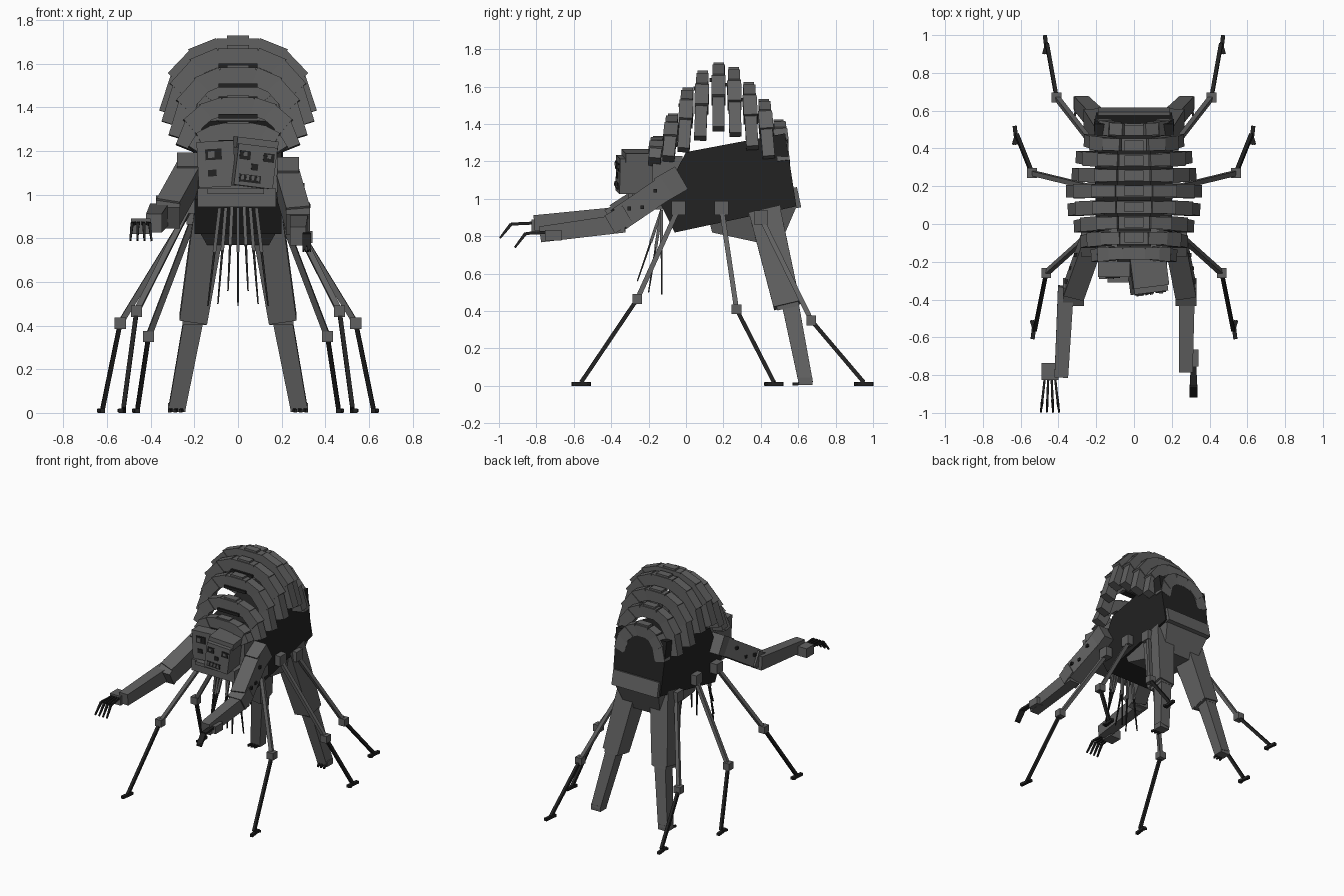
import bpy, bmesh, math
from mathutils import Vector, Matrix, Euler

cube = bpy.data.objects.get("Cube")
if cube:
    bpy.data.objects.remove(cube, do_unlink=True)


def material(name, value):
    m = bpy.data.materials.new(name)
    m.use_nodes = True
    colour = (value, value, value, 1)
    m.diffuse_color = colour
    m.node_tree.nodes["Principled BSDF"].inputs["Base Color"].default_value = colour
    return m


GREY = material("ash grey", 0.12)
BLACK = material("charcoal black", 0.016)


def finish(name, bm, mat):
    bmesh.ops.recalc_face_normals(bm, faces=bm.faces)
    mesh = bpy.data.meshes.new(name)
    bm.to_mesh(mesh)
    bm.free()
    mesh.materials.append(mat)
    obj = bpy.data.objects.new(name, mesh)
    bpy.context.collection.objects.link(obj)
    return obj


def box(name, centre, size, mat=GREY, rot=(0, 0, 0), frame=None):
    """Box with a centre, a size and a rotation in degrees."""
    bm = bmesh.new()
    turn = Euler([math.radians(a) for a in rot]).to_matrix().to_4x4()
    local = Matrix.Translation(centre) @ turn @ Matrix.Diagonal((*size, 1))
    bmesh.ops.create_cube(bm, size=1, matrix=(frame or Matrix()) @ local)
    return finish(name, bm, mat)


def beam(name, p, q, w, d, mat=GREY, taper=1.0, ref=(1, 0, 0)):
    """Square bar from p to q; w lies along ref and taper scales the q end."""
    p, q, ref = Vector(p), Vector(q), Vector(ref)
    along = (q - p).normalized()
    side = (ref - along * ref.dot(along)).normalized()
    other = along.cross(side)
    bm = bmesh.new()
    rings = []
    for c, s in ((p, 1), (q, taper)):
        rings.append([bm.verts.new(c + side * w * s * a / 2 + other * d * s * b / 2)
                      for a, b in ((-1, -1), (1, -1), (1, 1), (-1, 1))])
    for r in rings:
        bm.faces.new(r)
    for i in range(4):
        j = (i + 1) % 4
        bm.faces.new((rings[0][i], rings[0][j], rings[1][j], rings[1][i]))
    return finish(name, bm, mat)


def slab(name, profile, half, mat):
    """Side profile of (y, z, width scale) points, extruded across x."""
    bm = bmesh.new()
    sides = [[bm.verts.new((s * half * k, y, z)) for y, z, k in profile] for s in (-1, 1)]
    for s in sides:
        bm.faces.new(s)
    for i in range(len(profile)):
        j = (i + 1) % len(profile)
        bm.faces.new((sides[0][i], sides[0][j], sides[1][j], sides[1][i]))
    return finish(name, bm, mat)


# Torso, pelvis and back rim
slab("torso", [(-.06, .82, 1), (.59, .96, 1), (.53, 1.35, 1.05),
               (0, 1.25, 1), (-.14, .98, 1)], .2, BLACK)
slab("pelvis", [(.14, .82, .9), (.37, .77, .75), (.51, .77, .75),
                (.6, .98, 1), (.12, .9, 1)], .19, GREY)
box("hip_rim", (0, .585, 1.005), (.38, .04, .11), GREY, (12, 0, 0))
box("chest", (0, -.1, 1.12), (.36, .16, .22))

# Arched shell rings: y, top, bottom, half width
RINGS = [(-.15, 1.33, 1.19, .22), (-.07, 1.45, 1.2, .27), (.01, 1.59, 1.24, .3),
         (.09, 1.68, 1.3, .33), (.175, 1.725, 1.35, .34), (.255, 1.7, 1.32, .31),
         (.335, 1.62, 1.25, .29), (.415, 1.53, 1.2, .25), (.495, 1.42, 1.18, .2)]


def arch(ring, degrees, grow=1.0):
    y, top, low, half = ring
    a = math.radians(abs(degrees))
    x = (half - .04) * math.sin(a) ** .85 * grow
    z = low + (top - low - .04) * max(math.cos(a), 0) ** .8
    return (math.copysign(x, degrees), y + (y - .19) * .4 * (top - z), z)


for n, ring in enumerate(RINGS, 1):
    y, top, low, half = ring
    beam(f"shell_{n}_crown", arch(ring, -15), arch(ring, 15), .065, .08, ref=(0, 1, 0))
    box(f"shell_{n}_ridge", (0, y, top - .03), (.1, .055, .07))
    box(f"shell_{n}_link", (0, y - .025, top - .09), (.18, .05, .02), BLACK)
    for s, side in ((-1, "right"), (1, "left")):
        for k, (a, b) in enumerate(((13, 38), (36, 63), (60, 88)), 1):
            beam(f"shell_{n}_{side}_plate_{k}", arch(ring, s * a), arch(ring, s * b, 1.07),
                 .065 if k % 2 else .075, .085, ref=(0, 1, 0))

# Split head with eyes, nose and teeth
right_face = Matrix.Translation((-.1, -.19, 1.14)) @ Matrix.Rotation(math.radians(-3), 4, 'Y')
left_face = (Matrix.Translation((.07, -.26, 1.14)) @ Matrix.Rotation(math.radians(7), 4, 'Z')
             @ Matrix.Rotation(math.radians(7), 4, 'Y'))
box("right_head_half", (0, 0, 0), (.17, .18, .21), frame=right_face)
box("left_head_half", (0, 0, -.01), (.18, .21, .19), frame=left_face)
box("left_brow", (0, .01, .09), (.19, .17, .05), frame=left_face)
box("right_eye", (-.01, -.092, .045), (.075, .008, .05), BLACK, frame=right_face)
box("right_eye_pupil", (-.02, -.097, .045), (.03, .008, .03), GREY, frame=right_face)
box("right_cheek_hole", (-.02, -.092, -.04), (.04, .008, .03), BLACK, frame=right_face)
for s, side in ((-1, "inner"), (1, "outer")):
    box(f"{side}_left_eye", (s * .055, -.107, .035), (.05, .008, .04), BLACK, frame=left_face)
    box(f"{side}_left_pupil", (s * .055, -.112, .04), (.018, .008, .018), GREY, frame=left_face)
box("nose_hole", (-.005, -.107, -.015), (.03, .008, .03), BLACK, frame=left_face)
box("mouth", (-.02, -.107, -.07), (.1, .008, .035), BLACK, frame=left_face)
for i in range(4):
    box(f"tooth_{i + 1}", (-.056 + i * .024, -.112, -.065), (.013, .008, .025), frame=left_face)
box("jaw", (-.005, -.19, .985), (.36, .2, .085))
box("lower_lip", (-.01, -.29, 1.015), (.26, .04, .025))


# Reaching arms, each with its own pose
def arm(side, shoulder, elbow, fore, wrist, palm, palm_size, spread, reach):
    beam(f"{side}_upper_arm", shoulder, elbow, .11, .13)
    box(f"{side}_shoulder", shoulder, (.12, .13, .14), GREY, (30, 0, 0))
    box(f"{side}_elbow", elbow, (.11, .11, .11), GREY, (30, 0, 0))
    beam(f"{side}_forearm", fore, wrist, .085, .1, taper=.85)
    box(f"{side}_palm", palm, palm_size)
    px, py, pz = palm
    for i in range(4):
        off = (i - 1.5) * spread
        base = (px + off * .7, py - palm_size[1] / 2, pz + .015)
        knuckle = (px + off, py - reach * .72, pz + .01)
        beam(f"{side}_finger_{i + 1}", base, knuckle, .012, .016, BLACK)
        beam(f"{side}_finger_tip_{i + 1}", knuckle, (px + off * 1.2, py - reach, pz - .065),
             .014, .018, BLACK, .6)
    # Studs along the upper arm
    s = 1 if shoulder[0] > 0 else -1
    for i in range(3):
        c = Vector(shoulder).lerp(Vector(elbow), .3 + i * .25)
        box(f"{side}_arm_stud_{i + 1}", c + Vector((s * .058, 0, .02 * (-1) ** i)),
            (.02, .02, .02), BLACK)


arm("right", (-.22, -.08, 1.1), (-.32, -.36, .92), (-.36, -.33, .91), (-.385, -.81, .87),
    (-.445, -.78, .855), (.09, .09, .07), .027, .215)
arm("left", (.22, -.08, 1.08), (.275, -.36, .89), (.28, -.33, .87), (.275, -.78, .81),
    (.315, -.71, .805), (.055, .09, .055), .009, .205)

# Mirrored limbs: hip legs and three pairs of jointed legs
LEGS = {"front": ((.22, -.04, .95), (.465, -.26, .465), (.525, -.56, .02), -1),
        "middle": ((.21, .19, .95), (.54, .27, .41), (.62, .47, .02), 1),
        "rear": ((.2, .4, .9), (.41, .67, .35), (.46, .95, .02), 1)}
for s, side in ((-1, "right"), (1, "left")):
    def at(p):
        return (p[0] * s, p[1], p[2])
    beam(f"{side}_thigh", at((.125, .42, .94)), at((.205, .54, .43)), .15, .17, taper=.85)
    box(f"{side}_knee", at((.2, .54, .45)), (.11, .12, .07), GREY, (12, 0, 0))
    beam(f"{side}_shin", at((.2, .555, .45)), at((.28, .64, .02)), .09, .09, taper=.85)
    box(f"{side}_foot", at((.28, .64, .025)), (.08, .07, .04))
    for i in range(3):
        x = .255 + i * .025
        beam(f"{side}_toe_{i + 1}", at((x, .61, .012)), at((x + .01, .57, .01)),
             .012, .016, BLACK)
    for name, (root, knee, tip, way) in LEGS.items():
        label = f"{side}_{name}_leg"
        box(f"{label}_socket", at(root), (.07, .075, .075))
        beam(f"{label}_upper", at(root), at(knee), .026, .026)
        box(f"{label}_joint", at(knee), (.052, .052, .052))
        beam(f"{label}_lower", at(knee), at(tip), .02, .022, BLACK)
        beam(f"{label}_foot", at((tip[0], tip[1] - way * .05, .01)),
             at((tip[0] + .012, tip[1] + way * .05, .01)), .022, .02, BLACK)
        beam(f"{label}_claw", at((tip[0] + .005, tip[1], .012)),
             at((tip[0] + .02, tip[1] - way * .05, .01)), .014, .014, BLACK)

# Thin feelers hanging under the chest
for i in range(-3, 4):
    x = i * .028
    end_y, end_z = ((-.13, .43), (-.26, .56), (-.2, .5))[abs(i) % 3]
    end = Vector((i * .046, end_y, end_z + (.06 if i % 3 == 0 else 0)))
    root = Vector((x, -.13, .94))
    mid = root.lerp(end, .45)
    beam(f"feeler_base_{i + 4}", root, mid, .016, .016)
    beam(f"feeler_tip_{i + 4}", mid, end, .011, .011, BLACK, .6)
